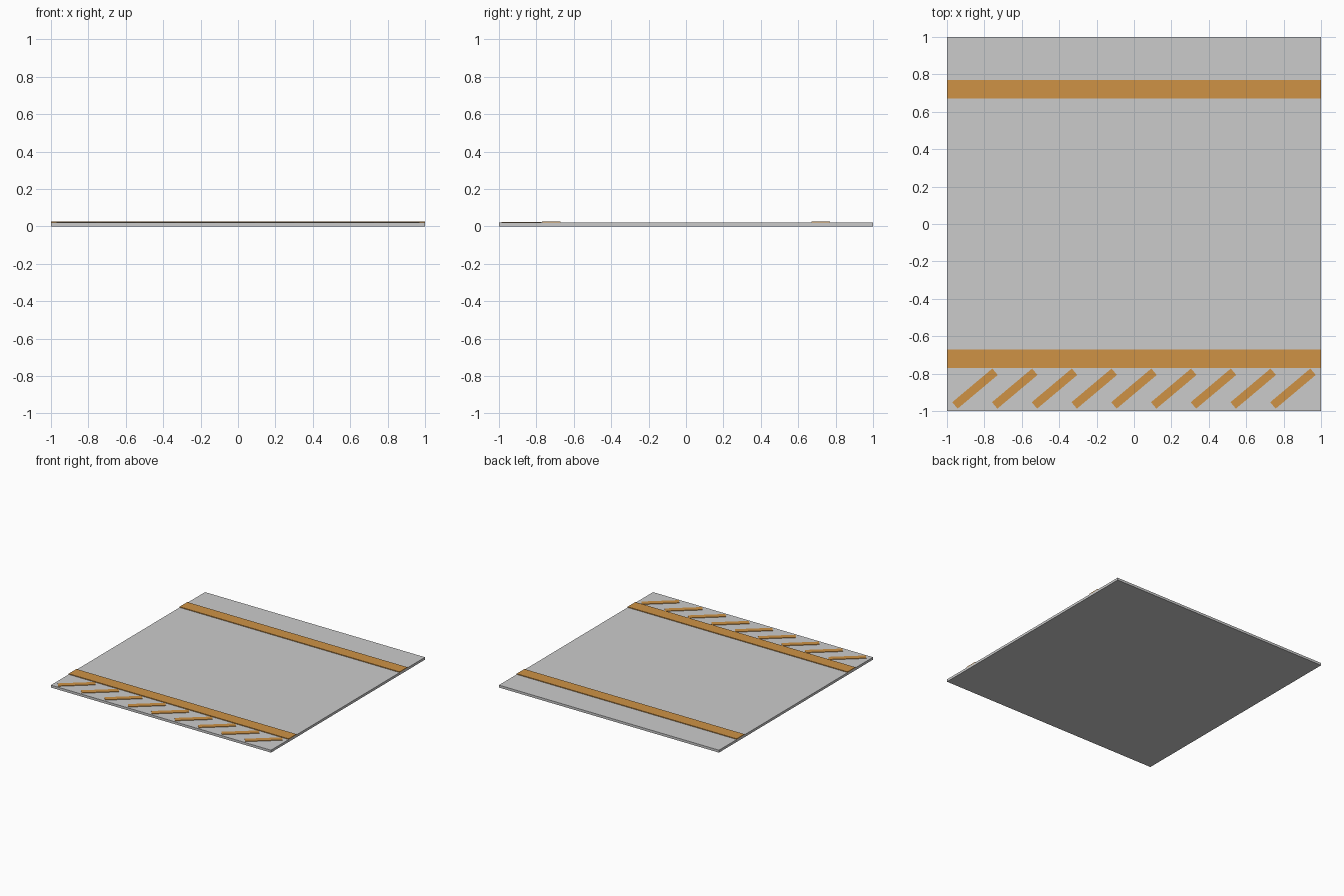
import bpy
from math import radians

if "Cube" in bpy.data.objects:
    bpy.data.objects.remove(bpy.data.objects["Cube"])

paint = bpy.data.materials.new("orange_paint")
paint.diffuse_color = (0.62, 0.29, 0.06, 1)
paint.use_nodes = True
paint.node_tree.nodes["Principled BSDF"].inputs["Base Color"].default_value = paint.diffuse_color


def box(name, center, size, angle=0, mat=None):
    bpy.ops.mesh.primitive_cube_add(size=1, location=center, rotation=(0, 0, radians(angle)))
    ob = bpy.context.object
    ob.name = name
    ob.scale = size
    if mat:
        ob.data.materials.append(mat)
    return ob


TOP = 0.02

# Floor slab
box("floor_slab", (0, 0, TOP / 2), (2, 2, TOP))

# Long painted lines, raised slightly above the slab
for side, y in (("front", -0.72), ("back", 0.72)):
    box(side + "_line", (0, y, TOP + 0.003), (2, 0.1, 0.006), mat=paint)

# Diagonal hazard dashes along the front edge
for i in range(9):
    box(f"hazard_dash_{i + 1}", (-0.85 + i * 0.2125, -0.88, TOP + 0.002),
        (0.28, 0.045, 0.004), 40, paint)
